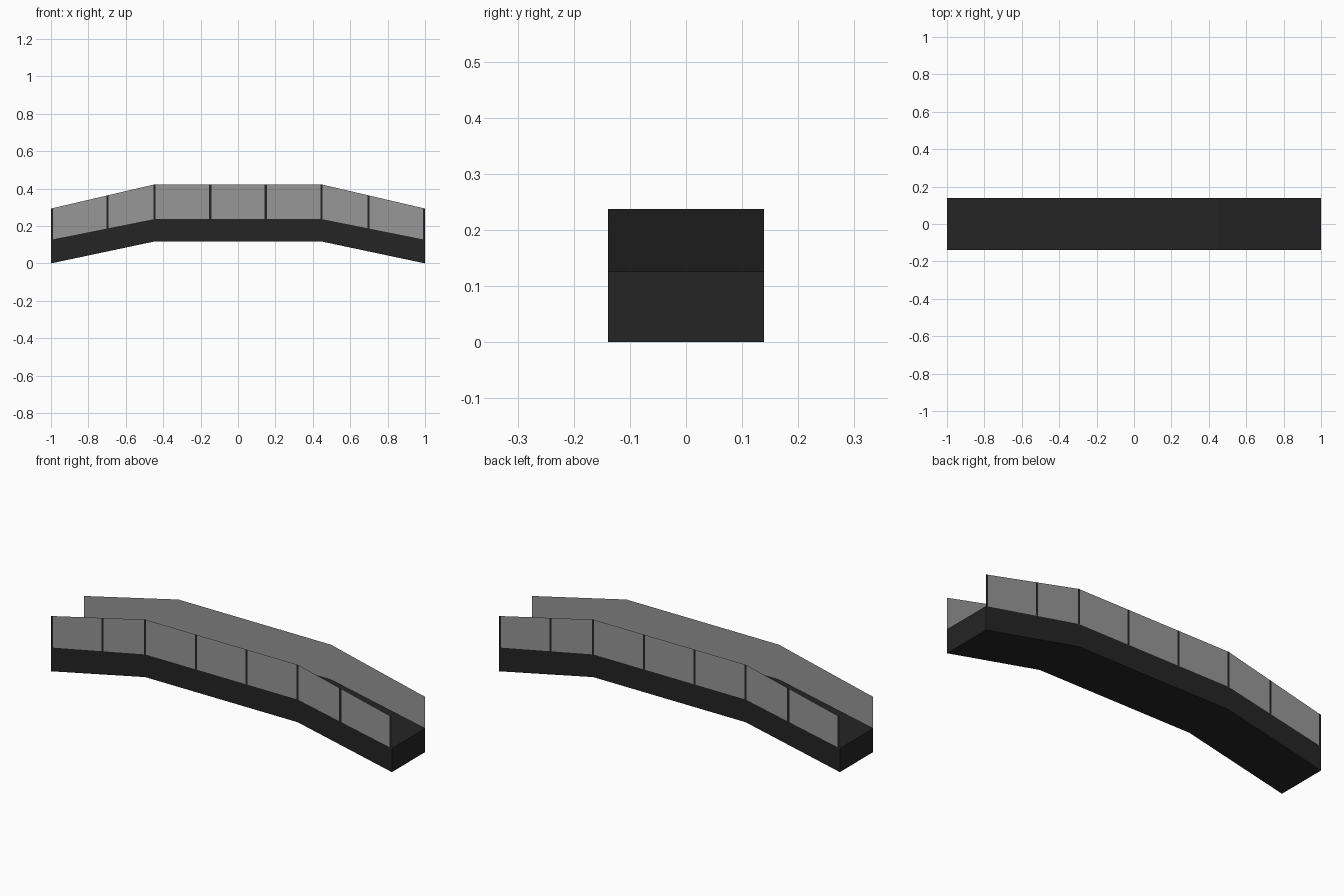
import bpy, bmesh

if "Cube" in bpy.data.objects:
    bpy.data.objects.remove(bpy.data.objects["Cube"])

# Key stations along the bridge: x, underside z, deck top z, railing top z
STATIONS = [(-1.0, 0.0, 0.126, 0.293), (-0.447, 0.117, 0.237, 0.422),
            (0.447, 0.117, 0.237, 0.422), (1.0, 0.0, 0.126, 0.293)]
HALF_W = 0.139


def material(name, value):
    m = bpy.data.materials.new(name)
    m.diffuse_color = (value, value, value, 1)
    m.use_nodes = True
    m.node_tree.nodes["Principled BSDF"].inputs["Base Color"].default_value = m.diffuse_color
    return m


dark = material("dark_deck", 0.018)
grey = material("grey_panel", 0.31)


def heights(x):
    # Interpolate the profile heights at x
    for a, b in zip(STATIONS, STATIONS[1:]):
        if x <= b[0]:
            t = (x - a[0]) / (b[0] - a[0])
            return [p + (q - p) * t for p, q in zip(a[1:], b[1:])]
    return STATIONS[-1][1:]


def make(name, mat, build):
    bm = bmesh.new()
    build(bm)
    bmesh.ops.remove_doubles(bm, verts=bm.verts, dist=1e-5)
    me = bpy.data.meshes.new(name)
    bm.to_mesh(me)
    bm.free()
    me.materials.append(mat)
    ob = bpy.data.objects.new(name, me)
    bpy.context.collection.objects.link(ob)
    return ob


def wall_strip(bm, xs, y):
    # Upright sheet between deck top and railing top, facing outward
    for x0, x1 in zip(xs, xs[1:]):
        (_, d0, r0), (_, d1, r1) = heights(x0), heights(x1)
        pts = [(x0, y, d0), (x1, y, d1), (x1, y, r1), (x0, y, r0)]
        if y > 0:
            pts.reverse()
        bm.faces.new([bm.verts.new(p) for p in pts])


# Deck: bent slab extruded across the width
def deck(bm):
    for a, b in zip(STATIONS, STATIONS[1:]):
        ring = [(a[0], a[1]), (b[0], b[1]), (b[0], b[2]), (a[0], a[2])]
        f = [bm.verts.new((x, -HALF_W, z)) for x, z in ring]
        k = [bm.verts.new((x, HALF_W, z)) for x, z in ring]
        bm.faces.new(f)
        bm.faces.new(k[::-1])
        for i in (0, 2):
            bm.faces.new([f[i + 1], f[i], k[i], k[i + 1]])
        if a is STATIONS[0]:
            bm.faces.new([f[0], f[3], k[3], k[0]])
        if b is STATIONS[-1]:
            bm.faces.new([f[2], f[1], k[1], k[2]])


make("deck", dark, deck)

# Railing panels and thin posts on their outer faces
POSTS = [-0.994, -0.698, -0.447, -0.149, 0.149, 0.447, 0.698, 0.994]
for side, s in (("front", -1), ("back", 1)):
    make(f"{side}_railing_panels", grey,
         lambda bm: wall_strip(bm, [p[0] for p in STATIONS], s * HALF_W))

    def posts(bm):
        for x in POSTS:
            wall_strip(bm, [x - 0.006, x, x + 0.006], s * (HALF_W + 0.001))

    make(f"{side}_railing_posts", dark, posts)
